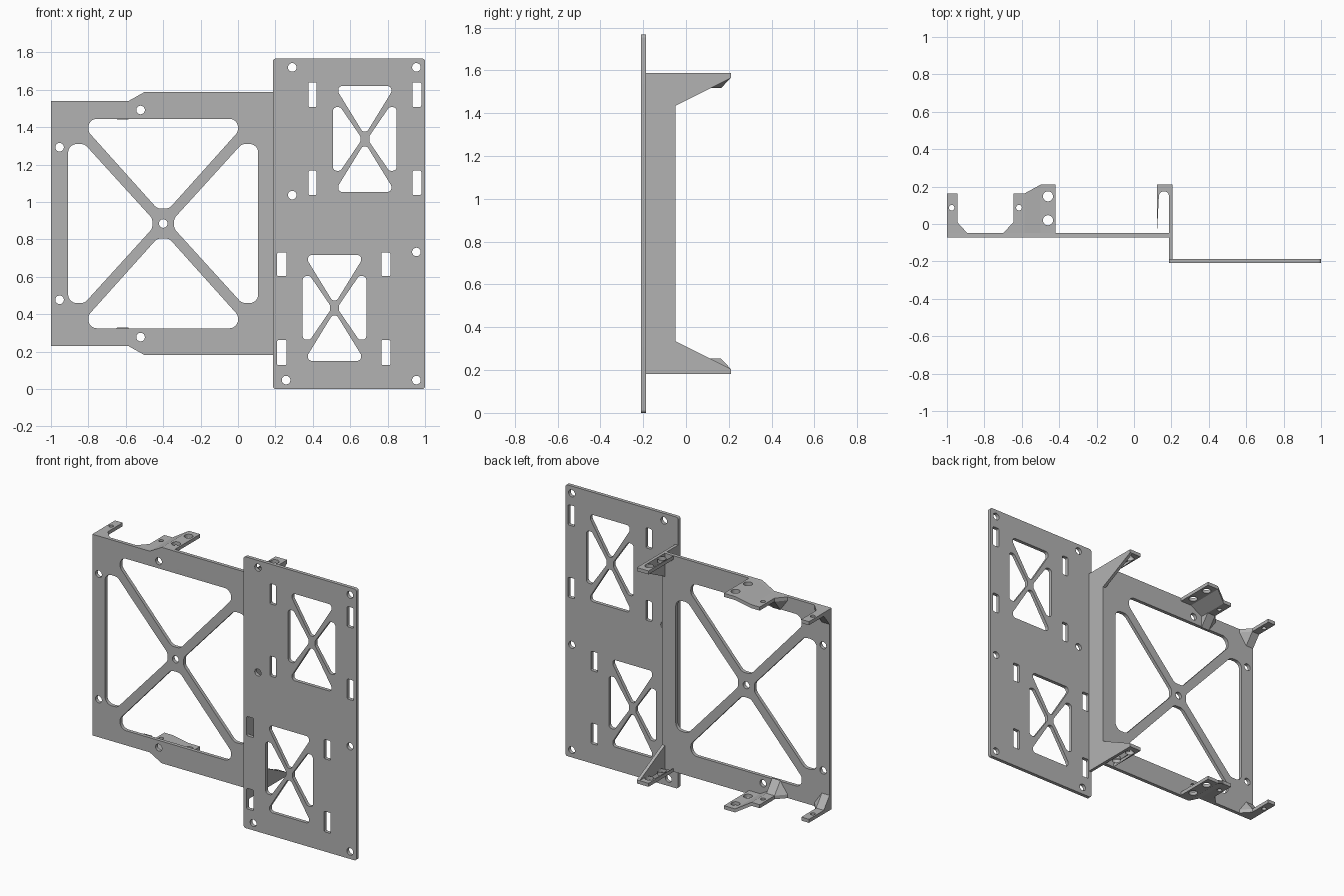
import bpy, bmesh, math
from mathutils import Vector, Matrix

if "Cube" in bpy.data.objects:
    bpy.data.objects.remove(bpy.data.objects["Cube"], do_unlink=True)

MID = 0.885      # height of the symmetry plane of the rear bracket
T = 0.023        # sheet thickness

grey = bpy.data.materials.new("plain_grey")
grey.use_nodes = True
grey.diffuse_color = (0.45, 0.45, 0.45, 1)
grey.node_tree.nodes["Principled BSDF"].inputs["Base Color"].default_value = (0.45, 0.45, 0.45, 1)

# Sheet orientations: local (u, v, thickness) to model axes
FRONT = Matrix.Rotation(math.pi / 2, 4, 'X')
SIDE = Matrix(((0, 0, 1, 0), (1, 0, 0, 0), (0, 1, 0, 0), (0, 0, 0, 1)))
FLAT = Matrix.Identity(4)


def rounded(points, r, steps=6):
    """Polygon with every corner replaced by an arc."""
    pts = [Vector(p) for p in points]
    out = []
    for i, p in enumerate(pts):
        u = (pts[i - 1] - p).normalized()
        v = (pts[(i + 1) % len(pts)] - p).normalized()
        half = u.angle(v) / 2
        c = p + (u + v).normalized() * r / math.sin(half)
        a, b = p + u * r / math.tan(half) - c, p + v * r / math.tan(half) - c
        out += [c + a.lerp(b, k / steps).normalized() * r for k in range(steps + 1)]
    return out


def circle(x, y, r=0.023, n=24):
    return [(x + r * math.cos(2 * math.pi * k / n), y + r * math.sin(2 * math.pi * k / n)) for k in range(n)]


def rect(x0, x1, y0, y1):
    return [(x0, y0), (x1, y0), (x1, y1), (x0, y1)]


def finish(name, mesh, mirrored=False):
    bm = bmesh.new()
    bm.from_mesh(mesh)
    bmesh.ops.remove_doubles(bm, verts=bm.verts, dist=1e-5)
    bmesh.ops.recalc_face_normals(bm, faces=bm.faces)
    bm.to_mesh(mesh)
    bm.free()
    mesh.materials.clear()
    mesh.materials.append(grey)
    obj = bpy.data.objects.new(name, mesh)
    bpy.context.collection.objects.link(obj)
    if mirrored:
        obj.location.z = MID
        mod = obj.modifiers.new("mirror", 'MIRROR')
        mod.use_axis = (False, False, True)
        mod.use_mirror_merge = False
    bpy.ops.object.select_all(action='DESELECT')
    obj.select_set(True)
    bpy.context.view_layer.objects.active = obj
    bpy.ops.object.shade_smooth_by_angle()
    return obj


def sheet(name, outline, holes, orient, offset, thick=T, mirrored=False, bend=None):
    """Cut sheet: outline with holes, thickened and turned into place."""
    cu = bpy.data.curves.new(name, 'CURVE')
    cu.dimensions, cu.fill_mode, cu.extrude = '2D', 'BOTH', thick / 2
    for loop in [outline] + holes:
        sp = cu.splines.new('POLY')
        sp.points.add(len(loop) - 1)
        for pt, p in zip(sp.points, loop):
            pt.co = (p[0], p[1], 0, 1)
        sp.use_cyclic_u = True
    tmp = bpy.data.objects.new("tmp", cu)
    bpy.context.collection.objects.link(tmp)
    deps = bpy.context.evaluated_depsgraph_get()
    mesh = bpy.data.meshes.new_from_object(tmp.evaluated_get(deps))
    bpy.data.objects.remove(tmp)
    bpy.data.curves.remove(cu)
    mesh.transform(Matrix.Translation(offset) @ orient)
    if bend:
        for v in mesh.vertices:
            v.co.z += bend(v.co.x)
    mesh.name = name
    return finish(name, mesh, mirrored)


def cross_windows(cx, cz, upper, side, r):
    """Four windows that leave an X of bars; each is given by one half."""
    loops = []
    for half, axis in ((upper, 0), (side, 1)):
        for s in (1, -1):
            flip = lambda p: (-p[0], p[1]) if axis == 0 else (p[0], -p[1])
            full = half + [flip(p) for p in reversed(half)]
            full = [(p[0], s * p[1]) if axis == 0 else (s * p[0], p[1]) for p in full]
            loops.append([(p[0] + cx, p[1] + cz) for p in rounded(full, r)])
    return loops


# Front mounting plate
holes = [circle(x, z) for x, z in ((0.29, 1.72), (0.954, 1.72), (0.29, 1.037),
                                   (0.954, 0.733), (0.257, 0.048), (0.954, 0.048))]
for xs, zs in ((((0.377, 0.42), (0.933, 0.98)), ((1.508, 1.64), (1.037, 1.168))),
               (((0.209, 0.26), (0.767, 0.815)), ((0.604, 0.73), (0.128, 0.262)))):
    holes += [rounded(rect(*x, *z), 0.008, 3) for x in xs for z in zs]
for cx, cz in ((0.678, 1.337), (0.516, 0.434)):
    holes += cross_windows(cx, cz,
                           [(-0.142, 0.283), (-0.142, 0.25), (-0.013, 0.04)],
                           [(-0.17, 0.17), (-0.13, 0.17), (-0.024, 0.015)], 0.02)
sheet("front_plate", rounded(rect(0.187, 1.0, 0, 1.767), 0.015), holes, FRONT, (0, -0.198, 0))

# Rear panel with large X frame
top = [(-1, 0.655), (-0.586, 0.655), (-0.5, 0.703), (0.187, 0.703)]
outline = [(x, MID + z) for x, z in top] + [(x, MID - z) for x, z in reversed(top)]
holes = [circle(-0.4, MID)]
for s in (1, -1):
    holes += [circle(-0.521, MID + s * 0.607), circle(-0.954, MID + s * 0.408)]
holes += cross_windows(-0.4, MID,
                       [(-0.4, 0.56), (-0.4, 0.49), (-0.032, 0.08)],
                       [(-0.508, 0.425), (-0.42, 0.425), (-0.058, 0.027)], 0.045)
sheet("rear_panel", outline, holes, FRONT, (0, -0.06, 0))

# Side wall joining plate and panel, flared into arms at both ends
arm = [(-0.187, 0.703), (0.21, 0.703), (0.21, 0.68), (-0.05, 0.55)]
wall = [(y, MID + z) for y, z in arm] + [(y, MID - z) for y, z in reversed(arm)]
sheet("side_wall", wall, [], SIDE, (0.197, 0, 0), 0.02)

# Mounting tabs on top, mirrored to the bottom
UP, LOW = 0.703 - T / 2, 0.655 - T / 2
sheet("arm_tab", rect(0.123, 0.187, -0.05, 0.21), [circle(0.16, y, 0.027) for y in (0.148, 0.02)],
      FLAT, (0, 0, UP), mirrored=True)
sheet("corner_tab", [(-1, -0.05), (-0.89, -0.05), (-0.945, 0.01), (-0.945, 0.163), (-1, 0.163)],
      [circle(-0.975, 0.087, 0.015)], FLAT, (0, 0, LOW), mirrored=True)
sheet("middle_tab_low", [(-0.7, -0.05), (-0.586, -0.05), (-0.586, 0.163), (-0.645, 0.163), (-0.645, 0.01)],
      [circle(-0.615, 0.087, 0.015)], FLAT, (0, 0, LOW), mirrored=True)
sheet("middle_tab_slope", [(-0.586, -0.05), (-0.5, -0.05), (-0.5, 0.21), (-0.586, 0.163)],
      [], FLAT, (0, 0, LOW), mirrored=True, bend=lambda x: (UP - LOW) * (x + 0.586) / 0.086)
sheet("middle_tab_high", rect(-0.5, -0.42, -0.05, 0.21), [circle(-0.46, y, 0.027) for y in (0.148, 0.02)],
      FLAT, (0, 0, UP), mirrored=True)

# Bevelled gussets under the low tabs
for name, outer, inner, foot in (("corner_gusset", -1, -0.945, -0.89),
                                 ("middle_gusset", -0.586, -0.645, -0.7)):
    z0, z1 = 0.655 - T, 0.555
    bm = bmesh.new()
    for co in ((outer, -0.05, z0), (outer, 0.01, z0), (inner, 0.01, z0), (foot, -0.05, z0),
               (outer, -0.05, z1), (inner, -0.05, z1)):
        bm.verts.new(co)
    bmesh.ops.convex_hull(bm, input=bm.verts)
    mesh = bpy.data.meshes.new(name)
    bm.to_mesh(mesh)
    bm.free()
    finish(name, mesh, mirrored=True)
